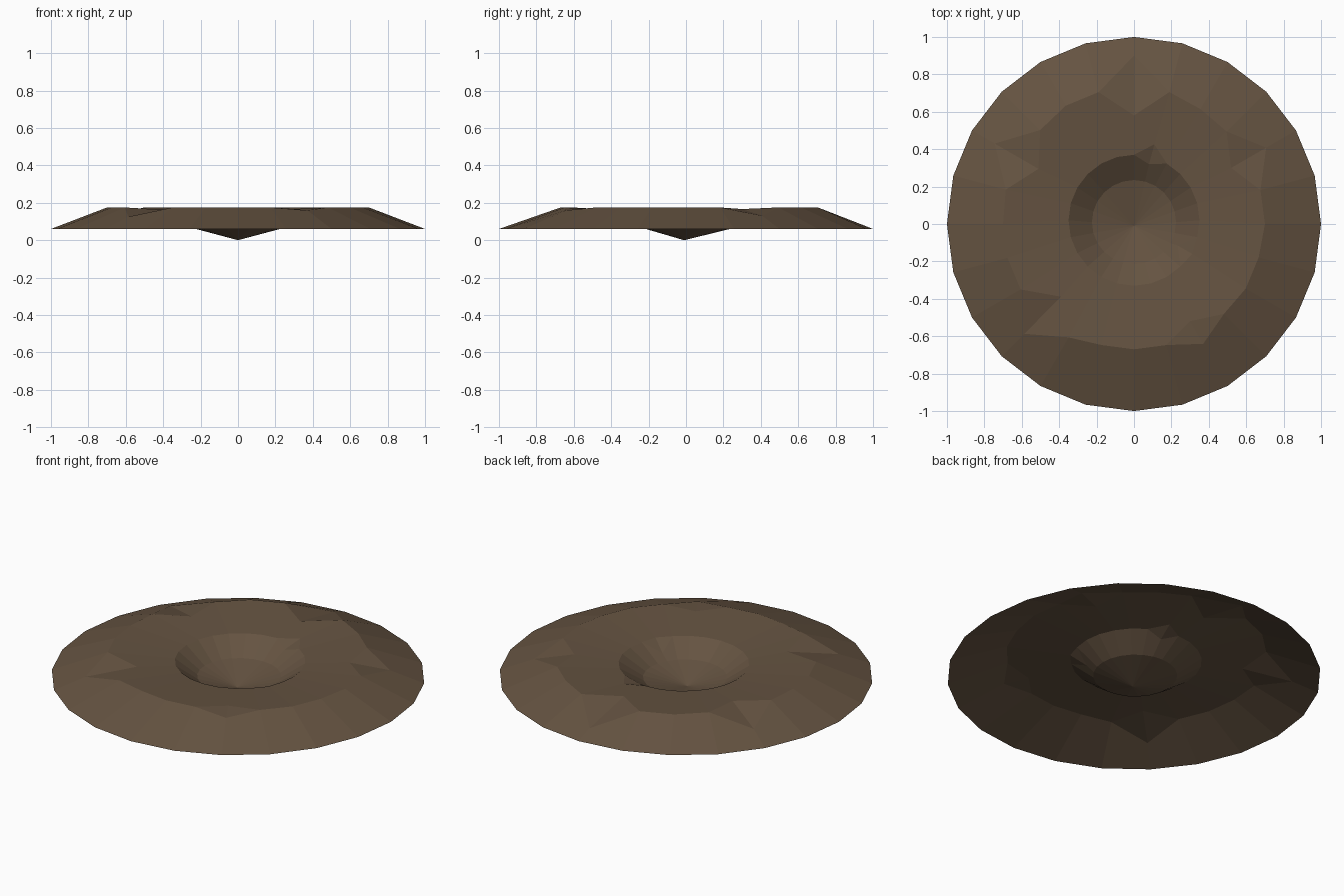
import bpy, bmesh, math

if "Cube" in bpy.data.objects:
    bpy.data.objects.remove(bpy.data.objects["Cube"])

N = 24  # sides, one every 15 degrees

# rim radius per 15 degree step
RIM = [.70, .70, .70, .70, .71, .73, .73, .73, .73, .71, .71, .71,
       .70, .70, .70, .70, .70, .67, .67, .67, .69, .68, .69, .69]
# cracks in the rim and the bowl lip: step -> (outer radius, inner radius)
RIM_CRACKS = {2: (.816, .60), 6: (.90, .58), 10: (.86, .59), 15: (.83, .55), 20: (.74, .60)}
LIP_CRACKS = {5: (.42, .31), 22: (.36, .27)}


def outer_z(r):   # outside slope
    return .06 + .115 * (1 - r) / .30


def shelf_z(r):   # gentle slope from rim down to the bowl lip
    return .145 + .03 * (r - .35) / .35


def bowl_z(r):    # steep wall of the bowl
    return .06 + .085 * (r - .225) / .125


def ring(bm, radius, height, cy=0.0):
    verts = []
    for i in range(N):
        a = 2 * math.pi * i / N
        verts.append(bm.verts.new((radius(i) * math.cos(a),
                                   cy + radius(i) * math.sin(a), height(i))))
    return verts


def rim_r(i, k):
    return RIM_CRACKS[i][k] if i in RIM_CRACKS else RIM[i]


def lip_r(i, k):
    return LIP_CRACKS[i][k] if i in LIP_CRACKS else .35


bm = bmesh.new()
rings = [
    # foot edge
    ring(bm, lambda i: 1.0, lambda i: .06),
    # raised rim, split into two rings only at the cracks
    ring(bm, lambda i: rim_r(i, 0), lambda i: outer_z(rim_r(i, 0)) if i in RIM_CRACKS else .175),
    ring(bm, lambda i: rim_r(i, 1), lambda i: shelf_z(rim_r(i, 1)) if i in RIM_CRACKS else .175),
    # bowl lip
    ring(bm, lambda i: lip_r(i, 0), lambda i: shelf_z(lip_r(i, 0)), .02),
    ring(bm, lambda i: lip_r(i, 1), lambda i: bowl_z(lip_r(i, 1)), .02),
    # bowl floor
    ring(bm, lambda i: .225, lambda i: .06, .01),
]
for a, b in zip(rings, rings[1:]):
    for i in range(N):
        j = (i + 1) % N
        bm.faces.new((a[i], a[j], b[j], b[i]))
tip = bm.verts.new((0, -.01, 0))
for i in range(N):
    bm.faces.new((rings[-1][i], rings[-1][(i + 1) % N], tip))
bmesh.ops.remove_doubles(bm, verts=bm.verts, dist=.0005)
bm.normal_update()

mesh = bpy.data.meshes.new("crater")
bm.to_mesh(mesh)
bm.free()
earth = bpy.data.materials.new("brown earth")
earth.diffuse_color = (.13, .087, .053, 1)
earth.use_nodes = True
earth.node_tree.nodes["Principled BSDF"].inputs["Base Color"].default_value = earth.diffuse_color
mesh.materials.append(earth)
crater = bpy.data.objects.new("crater", mesh)
bpy.context.collection.objects.link(crater)
